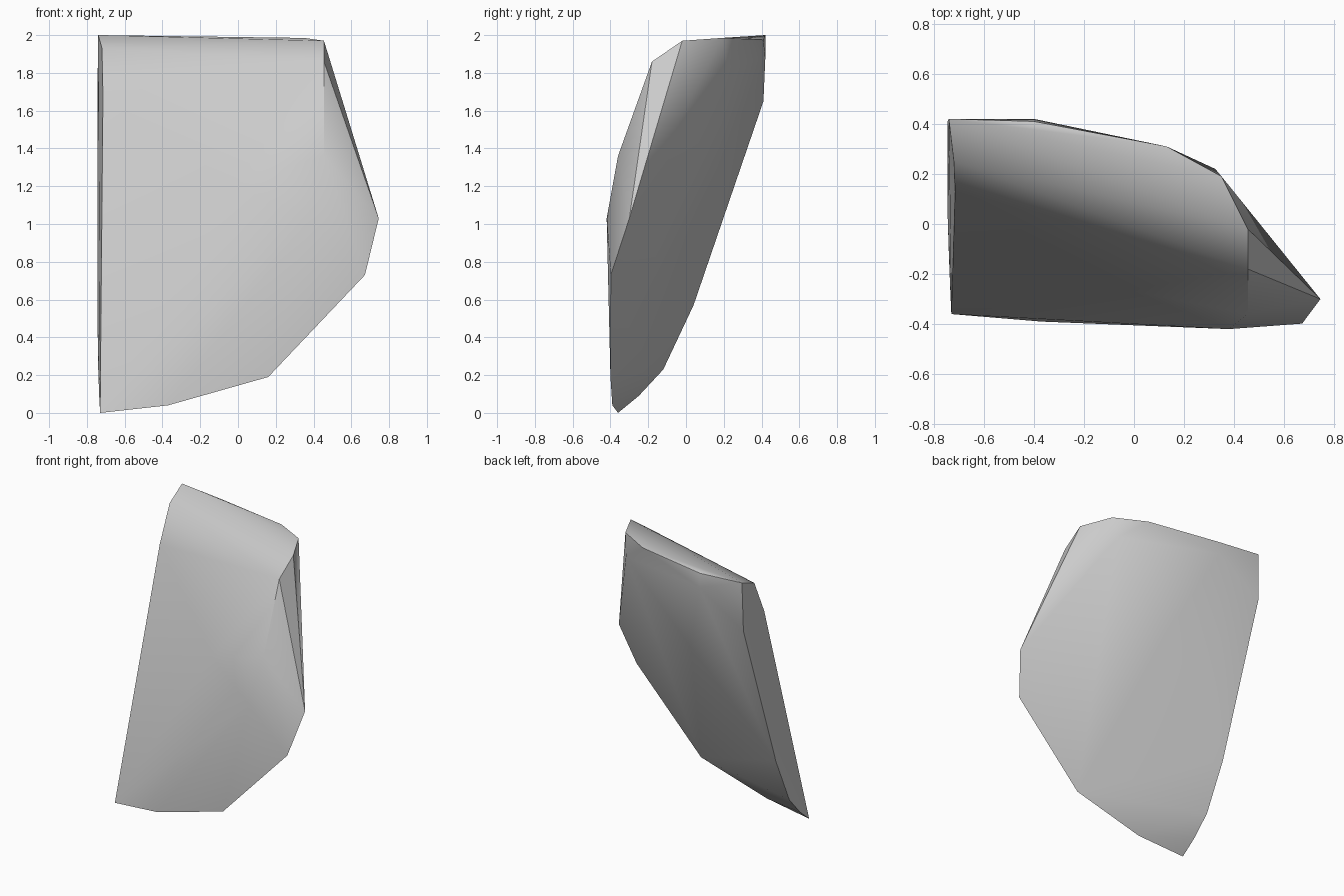
import bpy
import bmesh
import math

default_cube = bpy.data.objects.get("Cube")
if default_cube:
    bpy.data.objects.remove(default_cube, do_unlink=True)


def make_material(name, colour):
    material = bpy.data.materials.new(name)
    material.use_nodes = True
    material.diffuse_color = colour
    shader = material.node_tree.nodes["Principled BSDF"]
    shader.inputs["Base Color"].default_value = colour
    return material


# Broken flat end, from the foot up the front edge and down the back edge
flat_end = [
    (-.73, -.36, 0), (-.715, .13, 1.68), (-.72, .25, 1.93), (-.74, .42, 2),
    (-.745, .41, 1.65), (-.745, .04, .57), (-.74, -.12, .23), (-.735, -.25, .09),
]

# Lower rim, sweeping from the foot out to the pointed tip
lower_rim = [(-.37, -.39, .04), (.16, -.4, .19), (.672, -.398, .73), (.745, -.3, 1.03)]

# Chipped shoulder, rising from the bulge of the front to the top
shoulder = [(.38, -.42, 1.03), (.455, -.36, 1.36), (.455, -.18, 1.86),
            (.455, -.02, 1.97), (.35, .19, 1.985)]

# Back edge of the top
back_rim = [(.13, .31, 1.98), (-.4, .41, 1.975)]

# Gentle swell of the broad back and front faces
back_swell = [(.325, .22, 1.83), (-.4, .42, 1.88), (-.15, .16, 1.28)]
front_swell = [(-.02, -.265, 1.21)]


def make_shard(name, outlines, material):
    """Wrap the outlines in one convex, faceted skin."""
    mesh = bpy.data.meshes.new(name)
    bm = bmesh.new()
    for outline in outlines:
        for point in outline:
            bm.verts.new(point)
    result = bmesh.ops.convex_hull(bm, input=list(bm.verts))
    unused = [item for item in result["geom_interior"]
              if isinstance(item, bmesh.types.BMVert)]
    bmesh.ops.delete(bm, geom=unused, context="VERTS")
    bmesh.ops.recalc_face_normals(bm, faces=list(bm.faces))
    bm.to_mesh(mesh)
    bm.free()
    mesh.materials.append(material)
    shard = bpy.data.objects.new(name, mesh)
    bpy.context.collection.objects.link(shard)
    return shard


stone = make_material("pale grey stone", (.6, .6, .6, 1))
shard = make_shard("stone_shard",
                   [flat_end, lower_rim, shoulder, back_rim, back_swell, front_swell],
                   stone)

# Soft shading over the broad faces, crisp edges at the chips
bpy.ops.object.select_all(action="DESELECT")
shard.select_set(True)
bpy.context.view_layer.objects.active = shard
bpy.ops.object.shade_smooth_by_angle(angle=math.radians(35))
